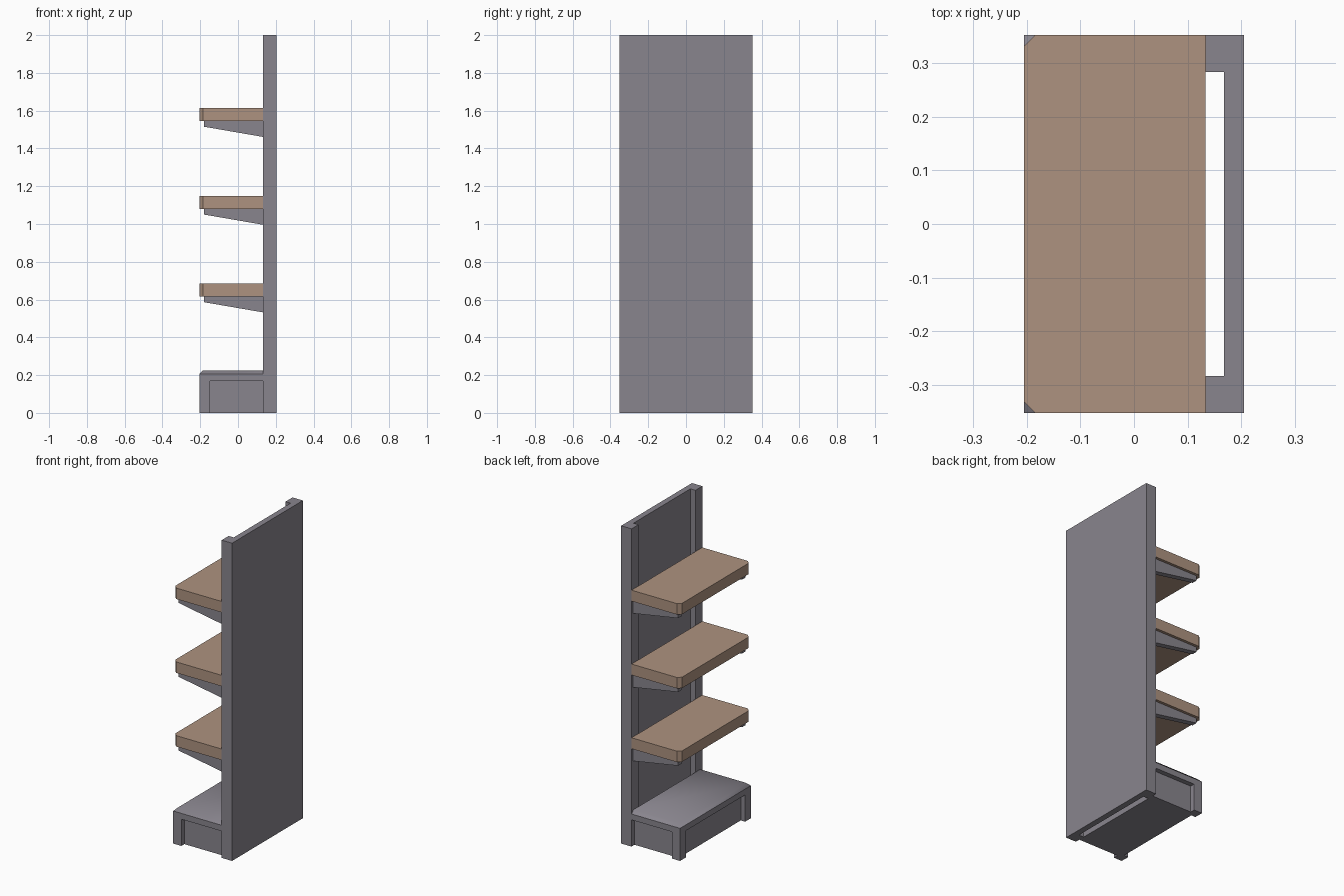
import bpy
import bmesh
from mathutils import Vector

if "Cube" in bpy.data.objects:
    bpy.data.objects.remove(bpy.data.objects["Cube"])


def material(name, color):
    m = bpy.data.materials.new(name)
    m.use_nodes = True
    m.diffuse_color = (*color, 1)
    m.node_tree.nodes["Principled BSDF"].inputs["Base Color"].default_value = (*color, 1)
    return m


GREY = material("grey metal", (0.25, 0.235, 0.27))
WOOD = material("light wood", (0.42, 0.29, 0.215))

FRONT, POST, PANEL, BACK = -0.205, 0.133, 0.168, 0.205   # depths along x
SIDE, POST_IN = 0.352, 0.283                             # half widths along y


def prism(name, points, direction, mat):
    """Extrude a flat outline along a direction into a solid object."""
    bm = bmesh.new()
    face = bm.faces.new([bm.verts.new(p) for p in points])
    top = bmesh.ops.extrude_face_region(bm, geom=[face])["geom"]
    moved = [v for v in top if isinstance(v, bmesh.types.BMVert)]
    bmesh.ops.translate(bm, verts=moved, vec=Vector(direction))
    bmesh.ops.recalc_face_normals(bm, faces=bm.faces)
    mesh = bpy.data.meshes.new(name)
    bm.to_mesh(mesh)
    bm.free()
    mesh.materials.append(mat)
    obj = bpy.data.objects.new(name, mesh)
    bpy.context.collection.objects.link(obj)
    return obj


def box(name, x0, x1, y0, y1, z0, z1, mat):
    outline = [(x0, y0, z0), (x1, y0, z0), (x1, y1, z0), (x0, y1, z0)]
    return prism(name, outline, (0, 0, z1 - z0), mat)


# Back panel and its two posts as one channel section
half = [(BACK, SIDE), (POST, SIDE), (POST, POST_IN), (PANEL, POST_IN)]
channel = half + [(x, -y) for x, y in reversed(half)]
prism("back_frame", [(x, y, 0) for x, y in channel], (0, 0, 2), GREY)

# Shelves with clipped front corners, each on two tapered brackets
cut = 0.021
edge = [(POST, SIDE), (FRONT + cut, SIDE), (FRONT, SIDE - cut)]
outline = edge + [(x, -y) for x, y in reversed(edge)]
for level, z in zip(("lower", "middle", "upper"), (0.616, 1.08, 1.545)):
    prism(level + "_shelf", [(x, y, z) for x, y in outline], (0, 0, 0.069), WOOD)
    wedge = [(POST, 0), (-0.18, 0), (-0.18, -0.03), (POST, -0.084)]
    for side, y in (("left", 0.30), ("right", -0.335)):
        prism(f"{level}_bracket_{side}", [(x, y, z + h) for x, h in wedge],
              (0, 0.035, 0), GREY)

# Base: top slab with bevelled outer edges, recessed core and two front feet
slab_z, rim, recess, foot = 0.168, 0.02, 0.03, 0.057
slab = box("base_top", FRONT, POST, -SIDE, SIDE, slab_z, 0.225, GREY)
bm = bmesh.new()
bm.from_mesh(slab.data)
rims = [e for e in bm.edges
        if all(v.co.z > 0.2 for v in e.verts)
        and not all(v.co.x > 0 for v in e.verts)]
bmesh.ops.bevel(bm, geom=rims, offset=rim, segments=1, affect="EDGES")
for f in bm.faces:
    f.smooth = f.normal.z > 0.5
bm.to_mesh(slab.data)
bm.free()

box("base_core", FRONT + recess, POST, recess - SIDE, SIDE - recess, 0, slab_z, GREY)
for side, y in (("left", SIDE - foot), ("right", -SIDE)):
    box("base_foot_" + side, FRONT, FRONT + foot, y, y + foot, 0, slab_z, GREY)
